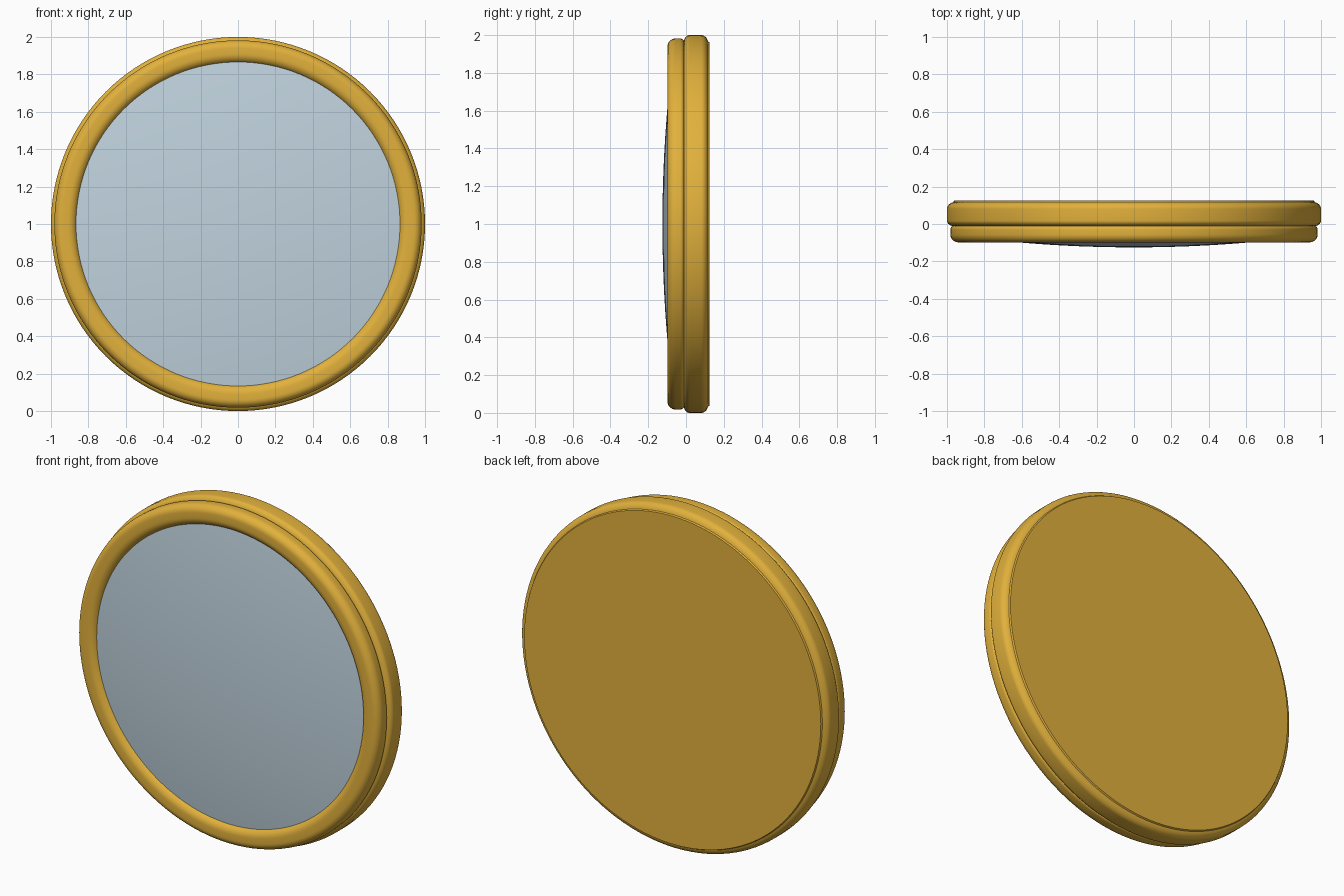
import bpy
import bmesh
from math import sin, cos, pi, radians
from mathutils import Matrix, Vector

SEGMENTS = 128

cube = bpy.data.objects.get("Cube")
if cube:
    bpy.data.objects.remove(cube, do_unlink=True)


def make_material(name, rgb):
    mat = bpy.data.materials.new(name)
    mat.use_nodes = True
    color = (*rgb, 1.0)
    mat.diffuse_color = color
    mat.node_tree.nodes["Principled BSDF"].inputs["Base Color"].default_value = color
    return mat


def arc(r, y, radius_r, radius_y, start, end, steps=8):
    """Elliptical corner in the (radius, depth) plane, angles in degrees."""
    angles = [radians(start + (end - start) * i / steps) for i in range(steps + 1)]
    return [(r + radius_r * cos(a), y + radius_y * sin(a)) for a in angles]


def lathe(name, profile, mat, closed=False):
    """Spin a (radius, depth) profile around the front-to-back axis."""
    bm = bmesh.new()
    verts = [bm.verts.new((r, y, 0)) for r, y in profile]
    edges = [bm.edges.new(pair) for pair in zip(verts, verts[1:])]
    if closed:
        edges.append(bm.edges.new((verts[-1], verts[0])))
    bmesh.ops.spin(bm, geom=verts + edges, cent=(0, 0, 0), axis=(0, 1, 0),
                   angle=2 * pi, steps=SEGMENTS, use_duplicate=False)
    bmesh.ops.remove_doubles(bm, verts=bm.verts, dist=0.0001)
    bmesh.ops.recalc_face_normals(bm, faces=bm.faces)
    bmesh.ops.translate(bm, verts=bm.verts, vec=(0, 0, 1))
    mesh = bpy.data.meshes.new(name)
    bm.to_mesh(mesh)
    bm.free()
    mesh.materials.append(mat)
    obj = bpy.data.objects.new(name, mesh)
    bpy.context.collection.objects.link(obj)
    bpy.ops.object.select_all(action='DESELECT')
    obj.select_set(True)
    bpy.context.view_layer.objects.active = obj
    bpy.ops.object.shade_smooth_by_angle(angle=radians(30))
    return obj


gold = make_material("gold", (0.76, 0.44, 0.045))
glass = make_material("pale blue glass", (0.53, 0.65, 0.73))

# Rear case: shallow disc with a softly rounded rim and a flat back
case = [(0, -0.012)]
case += arc(0.96, 0.018, 0.04, 0.03, -90, 0)
case += arc(0.955, 0.08, 0.045, 0.038, 0, 75)
case += [(0.962, 0.125), (0, 0.125)]
lathe("rear_case", case, gold)

# Front bezel: ring with a rounded outer shoulder and rolled inner lip
bezel = [(0.86, -0.005)]
bezel += arc(0.91, -0.05, 0.05, 0.048, 180, 270)
bezel += arc(0.94, -0.055, 0.042, 0.043, -90, 0)
bezel += arc(0.962, -0.03, 0.02, 0.02, 0, 90)
lathe("front_bezel", bezel, gold, closed=True)

# Domed glass: shallow bulge set inside the bezel
dome = [(0.88 * i / 24, -0.125 + 0.07 * (0.88 * i / 24) ** 2) for i in range(25)]
dome += [(0.88, -0.01), (0, -0.01)]
lathe("domed_glass", dome, glass)
